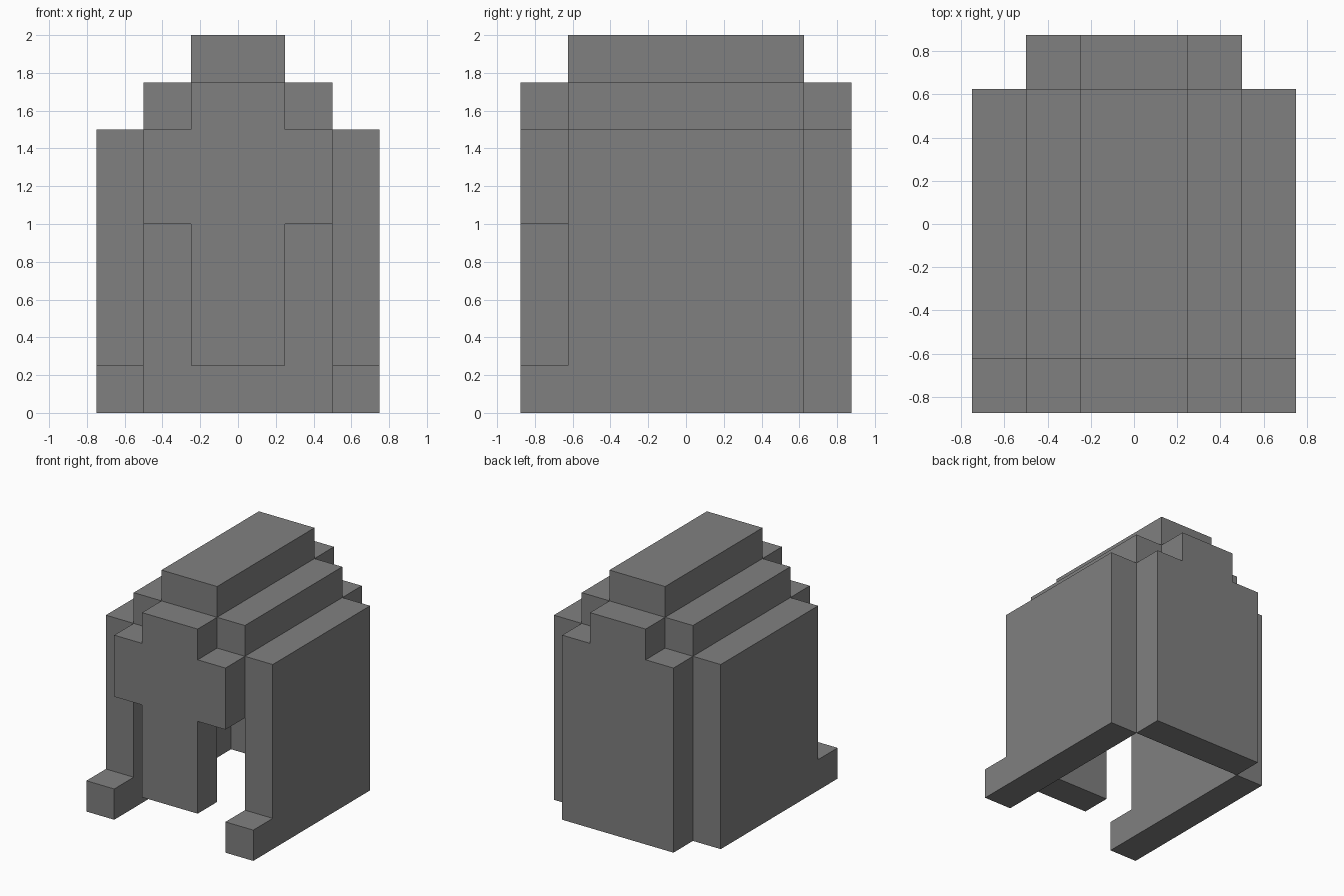
import bpy, bmesh
from mathutils import Vector

if "Cube" in bpy.data.objects:
    bpy.data.objects.remove(bpy.data.objects["Cube"])

grey = bpy.data.materials.new("stone grey")
grey.diffuse_color = (0.216, 0.216, 0.216, 1)
grey.use_nodes = True
grey.node_tree.nodes["Principled BSDF"].inputs["Base Color"].default_value = grey.diffuse_color


def slab(name, profile, axis, start, end):
    """Extrude a 2D profile along x (profile is y,z) or y (profile is x,z)."""
    bm = bmesh.new()
    if axis == "X":
        verts = [bm.verts.new((start, a, b)) for a, b in profile]
        step = Vector((end - start, 0, 0))
    else:
        verts = [bm.verts.new((a, start, b)) for a, b in profile]
        step = Vector((0, end - start, 0))
    face = bm.faces.new(verts)
    new = bmesh.ops.extrude_face_region(bm, geom=[face])["geom"]
    bmesh.ops.translate(bm, vec=step,
                        verts=[g for g in new if isinstance(g, bmesh.types.BMVert)])
    bmesh.ops.recalc_face_normals(bm, faces=bm.faces)
    mesh = bpy.data.meshes.new(name)
    bm.to_mesh(mesh)
    bm.free()
    mesh.materials.append(grey)
    obj = bpy.data.objects.new(name, mesh)
    bpy.context.collection.objects.link(obj)
    return obj


def mirrored(half):
    """Complete a right-hand outline with its mirror image."""
    return half + [(-x, z) for x, z in reversed(half)]


def rect(a0, a1, b0, b1):
    return [(a0, b0), (a1, b0), (a1, b1), (a0, b1)]


# Front plate: cross outline with a narrow centre bar
slab("front_plate", mirrored([(0.25, 0.25), (0.25, 1), (0.5, 1), (0.5, 1.5),
                              (0.25, 1.5), (0.25, 1.75)]), "Y", -0.875, -0.625)

# Back plate: full height with a raised centre
slab("back_plate", mirrored([(0.5, 0), (0.5, 1.5), (0.25, 1.5), (0.25, 1.75)]),
     "Y", 0.625, 0.875)

# Side walls with a forward foot, and the roof steps above them
wall = [(-0.875, 0), (0.625, 0), (0.625, 1.5), (-0.625, 1.5),
        (-0.625, 0.25), (-0.875, 0.25)]
for side, s in (("right", 1), ("left", -1)):
    slab(side + "_wall", wall, "X", s * 0.5, s * 0.75)
    slab(side + "_roof_step", rect(-0.625, 0.625, 1.5, 1.75), "X", s * 0.25, s * 0.5)

# Top ridge
slab("roof_ridge", rect(-0.625, 0.625, 1.75, 2), "X", -0.25, 0.25)
